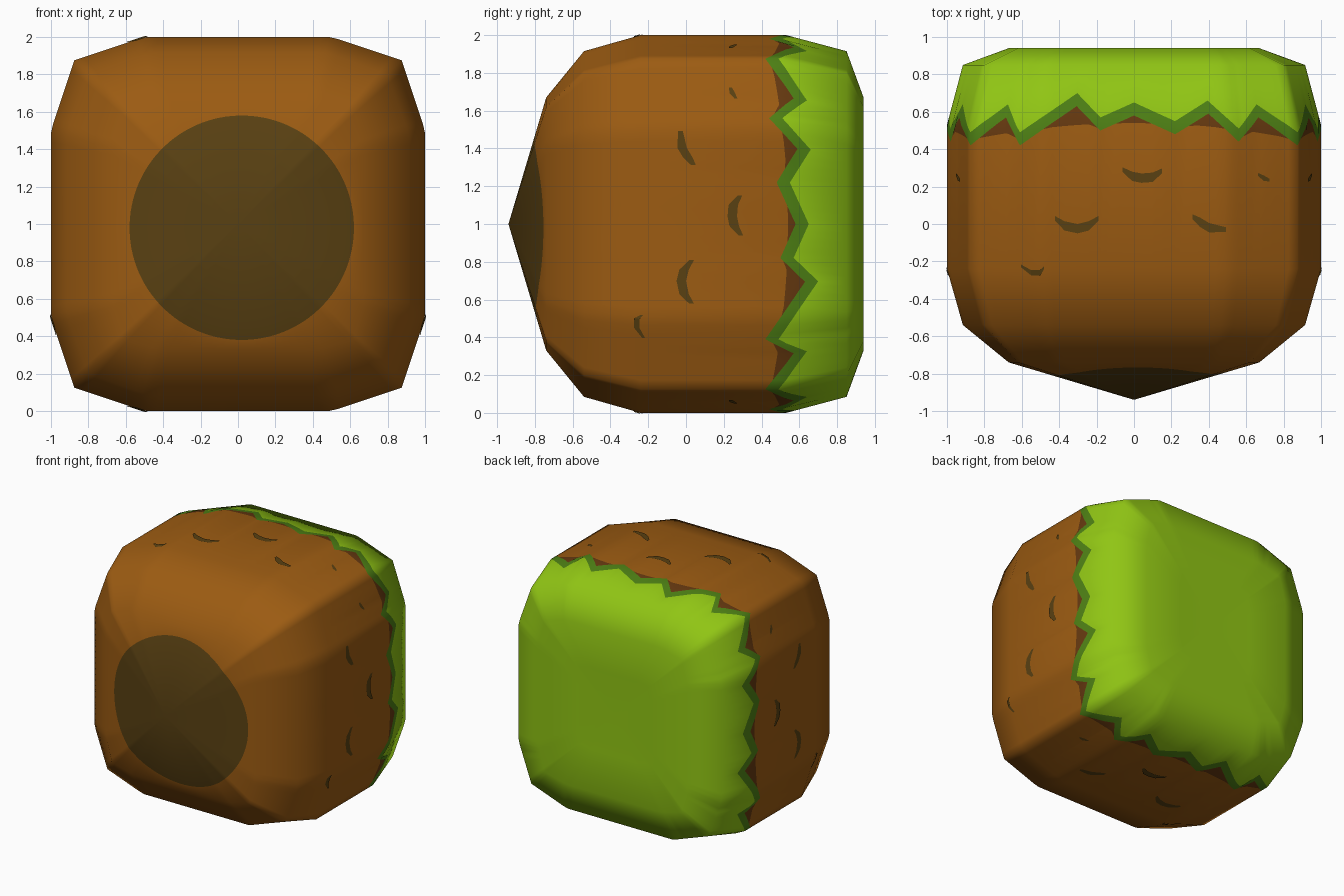
import bpy, bmesh, math
from mathutils import Vector

if "Cube" in bpy.data.objects:
    bpy.data.objects.remove(bpy.data.objects["Cube"])


def material(name, rgb):
    m = bpy.data.materials.new(name)
    m.diffuse_color = (*rgb, 1)
    m.use_nodes = True
    m.node_tree.nodes["Principled BSDF"].inputs["Base Color"].default_value = m.diffuse_color
    return m


DIRT = material("brown dirt", (0.33, 0.105, 0.006))
SHADE = material("dark dirt under grass", (0.13, 0.04, 0.005))
SPOT = material("dark olive brown", (0.10, 0.052, 0.006))
RIM = material("dark green rim", (0.075, 0.215, 0.007))
GRASS = material("light green grass", (0.28, 0.56, 0.007))

# cross-sections along y: (y, half width, flat half length, corner)
RINGS = [(-0.74, 0.67, 0.42, 0.62), (-0.54, 0.915, 0.48, 0.80), (-0.24, 1, 0.5, 0.875),
         (0.53, 1, 0.5, 0.875), (0.85, 0.915, 0.48, 0.80), (0.94, 0.67, 0.42, 0.62)]
CORNER = 0.875
# same painted pattern on four sides; sign maps side coordinate to pattern coordinate
SIGN = [1, -1, -1, 1]
ZIGZAG = [(-0.875, 0.42), (-0.69, 0.57), (-0.61, 0.42), (-0.31, 0.63), (-0.18, 0.50), (0, 0.58),
          (0.22, 0.48), (0.40, 0.59), (0.56, 0.44), (0.67, 0.57), (0.875, 0.42)]


def surface(side, u, y, lift=1.0):
    """Point on the block side: u runs along the side, y is depth."""
    for r0, r1 in zip(RINGS, RINGS[1:]):
        if y <= r1[0]:
            break
    t = (y - r0[0]) / (r1[0] - r0[0])
    m, a, k = (r0[i] + (r1[i] - r0[i]) * t for i in (1, 2, 3))
    if abs(u) <= 0.5:
        x, z = u / 0.5 * a, m
    else:
        f = (abs(u) - 0.5) / (CORNER - 0.5)
        x, z = math.copysign(a + (k - a) * f, u), m + (k - m) * f
    for _ in range(side):
        x, z = z, -x
    return Vector((x * lift, y, 1 + z * lift))


def edge_y(q):
    for (q0, y0), (q1, y1) in zip(ZIGZAG, ZIGZAG[1:]):
        if q <= q1:
            break
    return y0 + (y1 - y0) * (q - q0) / (q1 - q0)


def new_object(name, bm, mats):
    bmesh.ops.recalc_face_normals(bm, faces=bm.faces)
    me = bpy.data.meshes.new(name)
    bm.to_mesh(me)
    bm.free()
    for m in mats:
        me.materials.append(m)
    me.shade_smooth()
    ob = bpy.data.objects.new(name, me)
    bpy.context.collection.objects.link(ob)
    return ob


# block: columns around the sides, bands from front spot to back grass
APEX = Vector((0, -0.94, 1))
SPOT_C, SPOT_R = (0.02, -0.02), 0.6
columns = []
for side in range(4):
    us = {round(-CORNER + 2 * CORNER * i / 36, 3) for i in range(36)}
    us |= {round(SIGN[side] * q, 3) for q, _ in ZIGZAG}
    for u in sorted(v for v in us if v < CORNER - 0.001):
        q = u * SIGN[side]
        outer = edge_y(q)
        base = min(outer, 0.54 - 0.09 * (abs(q) / CORNER) ** 2)
        front = surface(side, u, -0.74)
        # spot edge: circle cut on the front pyramid
        d = Vector((front.x, front.z - 1))
        c = Vector(SPOT_C)
        b = d.dot(c)
        t = (b + math.sqrt(b * b - d.dot(d) * (c.dot(c) - SPOT_R ** 2))) / d.dot(d)
        back = surface(side, u, 0.94)
        columns.append([APEX.lerp(front, t), front]
                       + [surface(side, u, y) for y in (-0.54, -0.24, base, outer, outer + 0.07, 0.85)]
                       + [back, Vector((back.x / 2, 0.932, 1 + (back.z - 1) / 2))])

BAND_MATS = [0, 0, 0, 0, 1, 3, 4, 4, 4]
bm = bmesh.new()
grid = [[bm.verts.new(p) for p in col] for col in columns]
apex, rear = bm.verts.new(APEX), bm.verts.new((0, 0.93, 1))
for i, col in enumerate(grid):
    nxt = grid[(i + 1) % len(grid)]
    bm.faces.new((apex, col[0], nxt[0])).material_index = 2
    bm.faces.new((rear, col[-1], nxt[-1])).material_index = 4
    for j, mat in enumerate(BAND_MATS):
        bm.faces.new((col[j], nxt[j], nxt[j + 1], col[j + 1])).material_index = mat
bmesh.ops.dissolve_degenerate(bm, dist=0.0001, edges=bm.edges)
new_object("dirt_block", bm, [DIRT, SHADE, SPOT, RIM, GRASS])

# small curved marks painted on the four sides
MARKS = [[(-0.06, 0.29), (-0.01, 0.255), (0.04, 0.245), (0.10, 0.25), (0.15, 0.285)],
         [(-0.42, 0.03), (-0.37, -0.01), (-0.30, -0.025), (-0.24, -0.01), (-0.19, 0.03)],
         [(0.31, 0.04), (0.35, 0.01), (0.40, -0.02), (0.49, -0.03)],
         [(0.66, 0.265), (0.69, 0.245), (0.72, 0.235)],
         [(-0.60, -0.225), (-0.55, -0.26), (-0.50, -0.26), (-0.48, -0.235)]]
bm = bmesh.new()
for side in range(4):
    for mark in MARKS:
        w = 0.025 if abs(mark[-1][0] - mark[0][0]) > 0.15 else 0.015
        prev = None
        for i, (q, y) in enumerate(mark):
            h = w if 0 < i < len(mark) - 1 else w * 0.5
            pair = [bm.verts.new(surface(side, q * SIGN[side], y + s * h, 1.005)) for s in (-1, 1)]
            if prev:
                f = bm.faces.new((prev[0], pair[0], pair[1], prev[1]))
                f.normal_update()
                mid = f.calc_center_median() - Vector((0, 0, 1))
                if f.normal.dot(mid) < 0:
                    f.normal_flip()
            prev = pair
me = bpy.data.meshes.new("dirt_marks")
bm.to_mesh(me)
bm.free()
me.materials.append(SPOT)
bpy.context.collection.objects.link(bpy.data.objects.new("dirt_marks", me))
